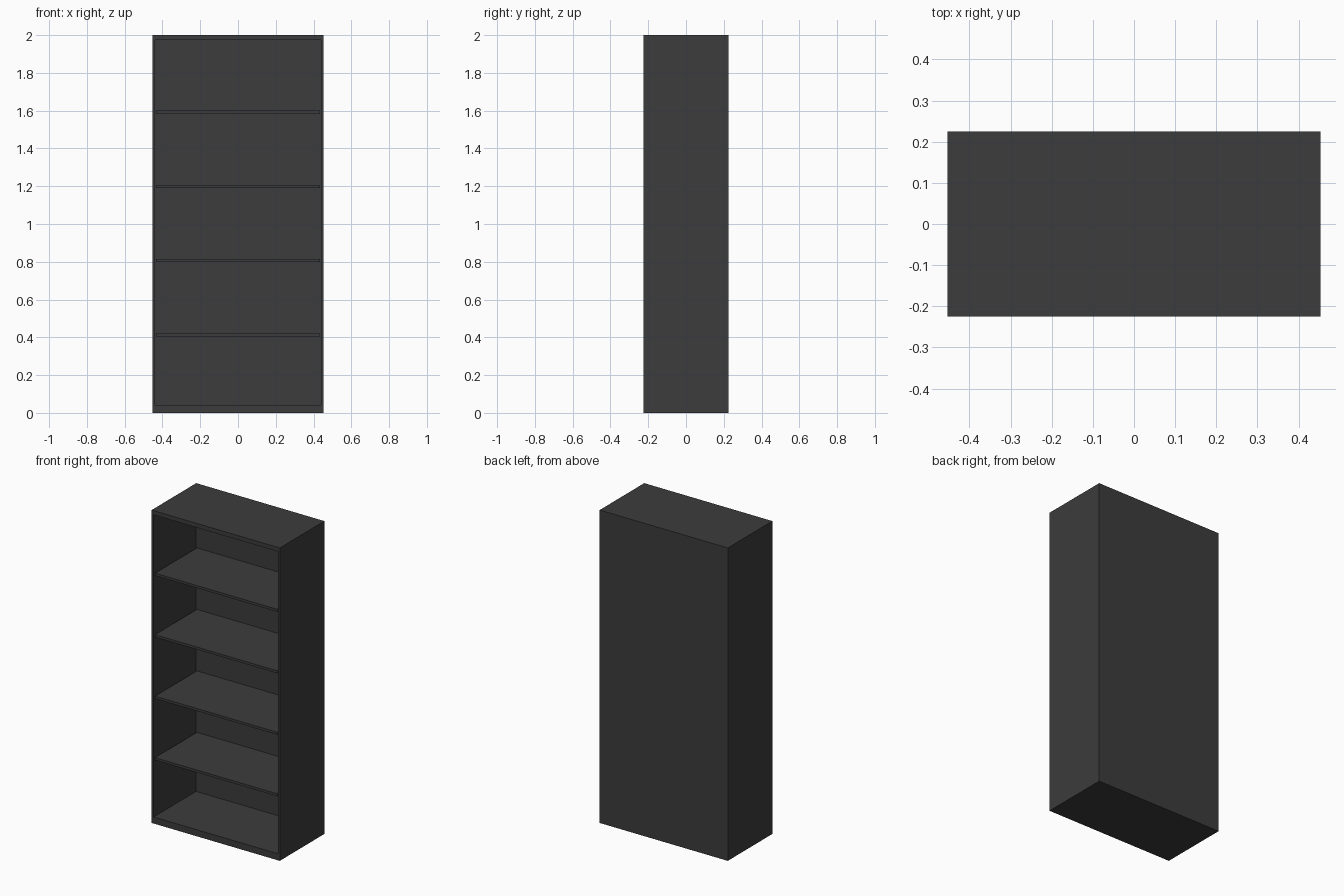
import bpy, bmesh
from mathutils import Matrix, Vector

if "Cube" in bpy.data.objects:
    bpy.data.objects.remove(bpy.data.objects["Cube"])

W, D, H = 0.906, 0.45, 2.0            # outer size
SIDE, BACK = 0.020, 0.022             # side and back panel thickness
Z_LOW, Z_HIGH = 0.042, 1.973          # opening floor and ceiling
SHELF, SETBACK = 0.016, 0.005

mat = bpy.data.materials.new("charcoal")
mat.diffuse_color = (0.045, 0.045, 0.045, 1)
mat.use_nodes = True
mat.node_tree.nodes["Principled BSDF"].inputs["Base Color"].default_value = mat.diffuse_color


def box(bm, size, centre):
    bmesh.ops.create_cube(bm, size=1, matrix=Matrix.Translation(centre) @ Matrix.Diagonal((*size, 1)))


def finish(bm, name):
    bm.normal_update()
    mesh = bpy.data.meshes.new(name)
    bm.to_mesh(mesh)
    bm.free()
    mesh.materials.append(mat)
    bpy.context.collection.objects.link(bpy.data.objects.new(name, mesh))


# cabinet: a box whose front is inset into a frame and pushed back to the rear panel
bm = bmesh.new()
box(bm, (W, D, H), (0, 0, H / 2))
bm.normal_update()
front = min(bm.faces, key=lambda f: f.calc_center_median().y)
bmesh.ops.inset_region(bm, faces=[front], thickness=SIDE)
for v in front.verts:
    v.co.z = Z_LOW if v.co.z < H / 2 else Z_HIGH
opening = bmesh.ops.extrude_discrete_faces(bm, faces=[front])["faces"][0]
bmesh.ops.translate(bm, verts=list(opening.verts), vec=Vector((0, D - BACK, 0)))
finish(bm, "cabinet")

# four evenly spaced shelves
for i in range(4):
    bm = bmesh.new()
    depth = D - BACK - SETBACK
    box(bm, (W - 2 * SIDE, depth, SHELF),
        (0, -D / 2 + SETBACK + depth / 2, 0.413 + i * 0.393))
    finish(bm, f"shelf_{i + 1}")
